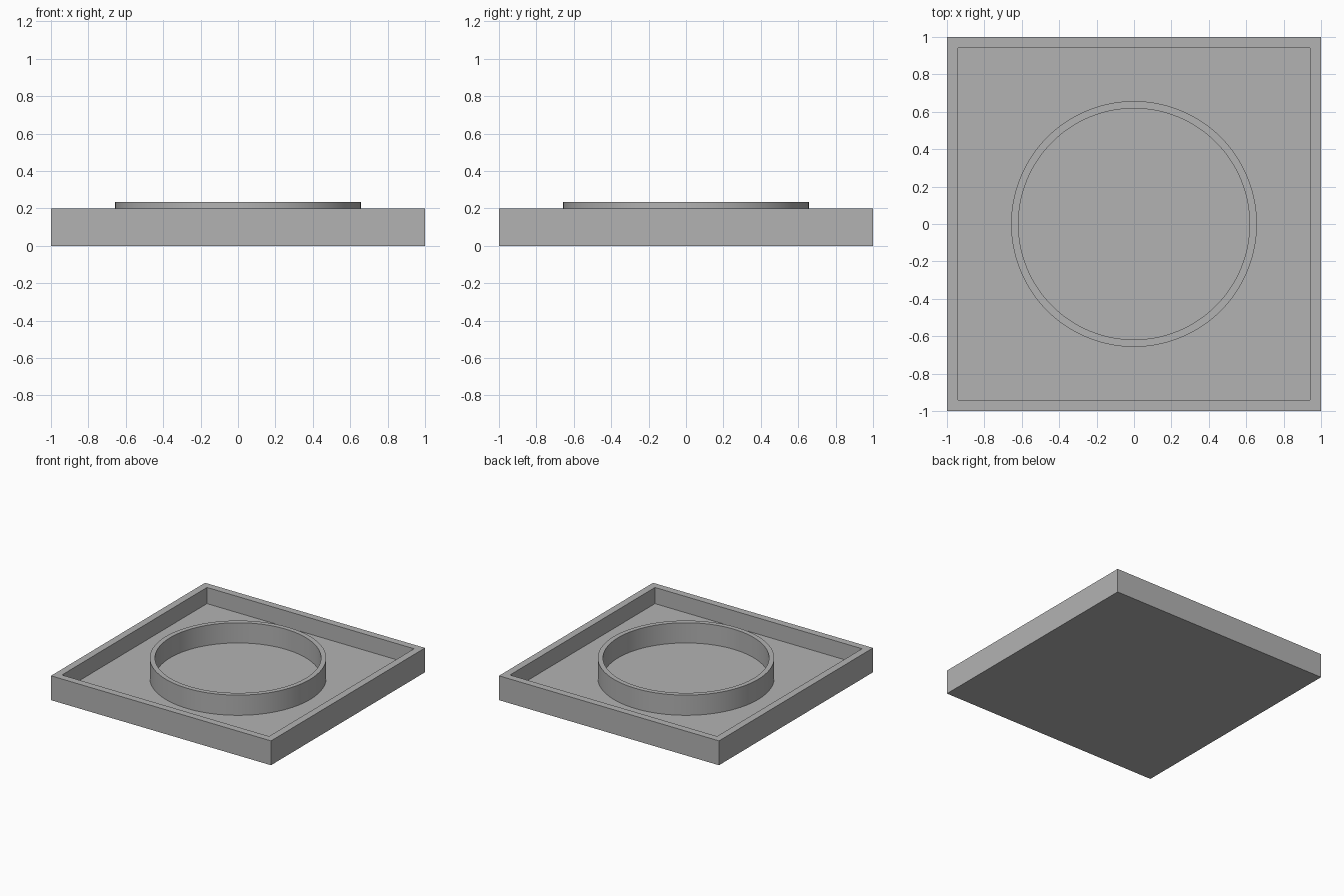
import bpy
import bmesh
from mathutils import Matrix

TRAY_HEIGHT = 0.2
FLOOR_Z = 0.067
WALL = 0.083
RING_TOP = 0.233
RING_OUTER = 0.657
RING_INNER = 0.618
SEGMENTS = 128

cube = bpy.data.objects.get("Cube")
if cube:
    bpy.data.objects.remove(cube, do_unlink=True)

grey = bpy.data.materials.new("plain grey")
grey.use_nodes = True
colour = (0.45, 0.45, 0.45, 1)
grey.diffuse_color = colour
grey.node_tree.nodes["Principled BSDF"].inputs["Base Color"].default_value = colour


def add_object(name, bm):
    bmesh.ops.recalc_face_normals(bm, faces=bm.faces)
    mesh = bpy.data.meshes.new(name)
    bm.to_mesh(mesh)
    bm.free()
    mesh.materials.append(grey)
    obj = bpy.data.objects.new(name, mesh)
    bpy.context.collection.objects.link(obj)
    return obj


# Square tray: a block whose top is inset to a rim and pushed down to the floor
bm = bmesh.new()
bmesh.ops.create_cube(bm, size=1, matrix=Matrix.Translation((0, 0, TRAY_HEIGHT / 2))
                      @ Matrix.Diagonal((2, 2, TRAY_HEIGHT, 1)))
top = max(bm.faces, key=lambda f: f.calc_center_median().z)
bmesh.ops.inset_region(bm, faces=[top], thickness=WALL)
floor = bmesh.ops.extrude_face_region(bm, geom=[top])["geom"]
bmesh.ops.delete(bm, geom=[top], context="FACES_ONLY")
for v in floor:
    if isinstance(v, bmesh.types.BMVert):
        v.co.z = FLOOR_Z
add_object("tray", bm)

# Round collar: a rectangular section spun around the centre, seated in the floor
bm = bmesh.new()
seat = FLOOR_Z - 0.02
section = [(RING_INNER, seat), (RING_OUTER, seat),
           (RING_OUTER, RING_TOP), (RING_INNER, RING_TOP)]
verts = [bm.verts.new((r, 0, z)) for r, z in section]
edges = [bm.edges.new((verts[i], verts[i - 1])) for i in range(len(verts))]
bmesh.ops.spin(bm, geom=verts + edges, cent=(0, 0, 0), axis=(0, 0, 1),
               angle=6.283185307, steps=SEGMENTS, use_merge=True)
bmesh.ops.remove_doubles(bm, verts=bm.verts, dist=0.0001)
ring = add_object("ring_wall", bm)
bpy.ops.object.select_all(action="DESELECT")
ring.select_set(True)
bpy.context.view_layer.objects.active = ring
bpy.ops.object.shade_smooth_by_angle()
